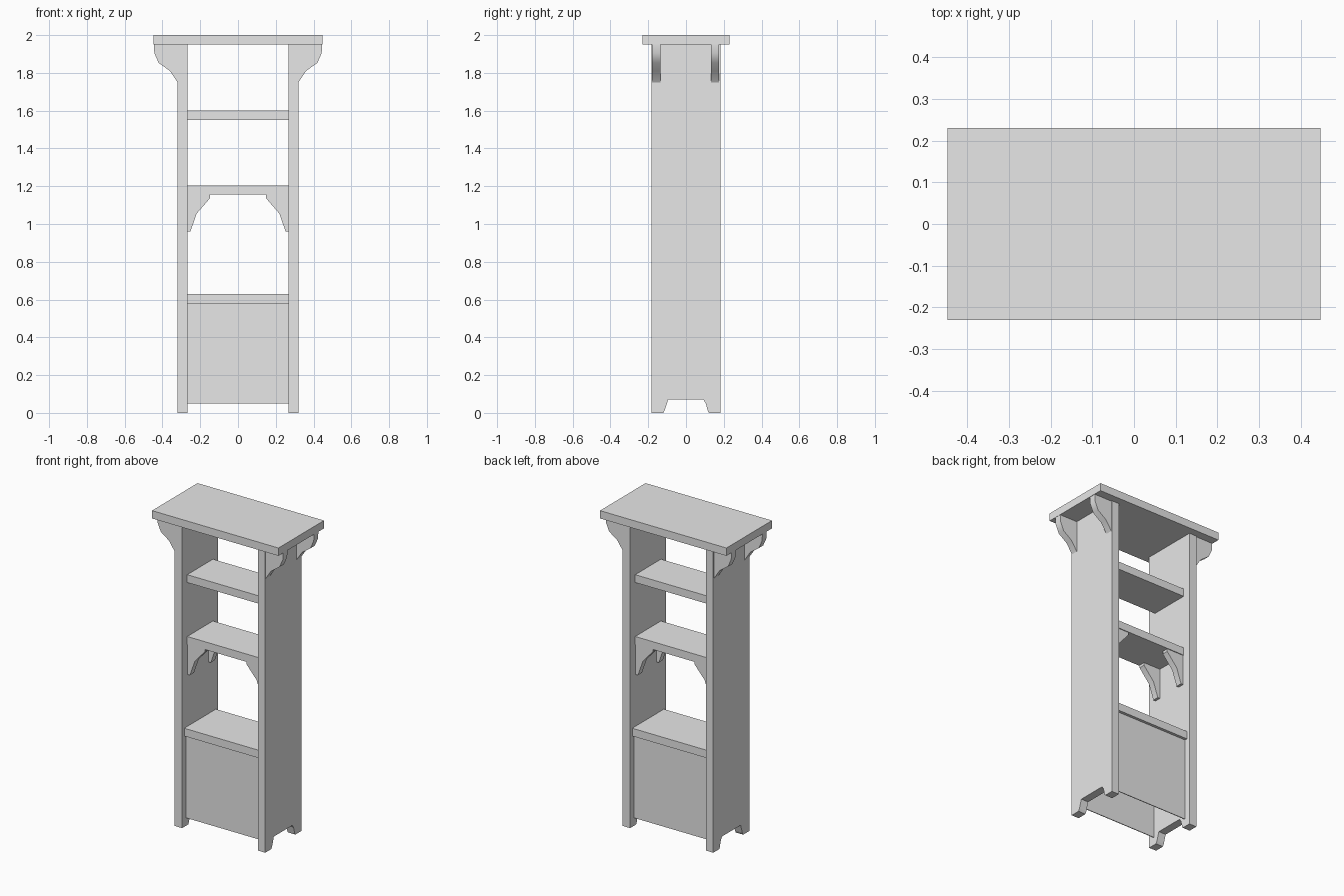
import bpy, bmesh, math
from mathutils import Vector

cube = bpy.data.objects.get("Cube")
if cube:
    bpy.data.objects.remove(cube, do_unlink=True)

grey = bpy.data.materials.new("plain_grey")
grey.use_nodes = True
grey.diffuse_color = (0.8, 0.8, 0.8, 1)
grey.node_tree.nodes["Principled BSDF"].inputs["Base Color"].default_value = (0.8, 0.8, 0.8, 1)


def extrude(name, points, depth, smooth=False):
    """Extrude a closed 3D outline along the depth vector."""
    bm = bmesh.new()
    face = bm.faces.new([bm.verts.new(p) for p in points])
    new = bmesh.ops.extrude_face_region(bm, geom=[face])["geom"]
    bmesh.ops.translate(bm, vec=Vector(depth),
                        verts=[v for v in new if isinstance(v, bmesh.types.BMVert)])
    bmesh.ops.recalc_face_normals(bm, faces=bm.faces)
    mesh = bpy.data.meshes.new(name)
    bm.to_mesh(mesh)
    bm.free()
    mesh.materials.append(grey)
    obj = bpy.data.objects.new(name, mesh)
    bpy.context.collection.objects.link(obj)
    if smooth:
        bpy.ops.object.select_all(action='DESELECT')
        obj.select_set(True)
        bpy.context.view_layer.objects.active = obj
        bpy.ops.object.shade_smooth_by_angle(angle=math.radians(40))
    return obj


def board(name, half_x, y0, y1, z0, z1):
    outline = [(-half_x, y0, z0), (half_x, y0, z0), (half_x, y1, z0), (-half_x, y1, z0)]
    return extrude(name, outline, (0, 0, z1 - z0))


INNER, OUTER = 0.268, 0.32

# Top, shelves and lower cupboard
board("top_board", 0.447, -0.23, 0.23, 1.95, 2.0)
board("upper_shelf", INNER, -0.13, 0.13, 1.55, 1.6)
board("middle_shelf", INNER, -0.13, 0.13, 1.155, 1.205)
board("counter_shelf", INNER, -0.16, 0.16, 0.58, 0.63)
board("front_panel", INNER, -0.142, -0.137, 0.05, 0.58)
board("back_panel", INNER, 0.137, 0.142, 0.05, 0.58)

# Outlines: side board with foot cutout (y, z), bracket curves (x, z)
side = [(-0.182, 0), (-0.12, 0), (-0.112, 0.015), (-0.095, 0.07), (0.092, 0.07),
        (0.105, 0.05), (0.117, 0.005), (0.122, 0), (0.182, 0), (0.182, 1.95), (-0.182, 1.95)]
outer_curve = [(OUTER, 1.95), (OUTER, 1.75), (0.36, 1.81), (0.42, 1.853),
               (0.443, 1.905), (0.445, 1.95)]
inner_curve = [(INNER, 1.155), (INNER, 0.96), (0.252, 0.96), (0.219, 1.055),
               (0.147, 1.138), (0.147, 1.155)]

for s, label in ((1, "left"), (-1, "right")):
    extrude(label + "_side", [(s * INNER, y, z) for y, z in side], (s * (OUTER - INNER), 0, 0))
    # Brackets under the top and the middle shelf
    for y, place in ((-0.18, "front"), (0.132, "back")):
        extrude(f"{label}_{place}_top_bracket", [(s * x, y, z) for x, z in outer_curve],
                (0, 0.044, 0), True)
    for y, place in ((-0.125, "front"), (0.085, "back")):
        extrude(f"{label}_{place}_shelf_bracket", [(s * x, y, z) for x, z in inner_curve],
                (0, 0.04, 0), True)
